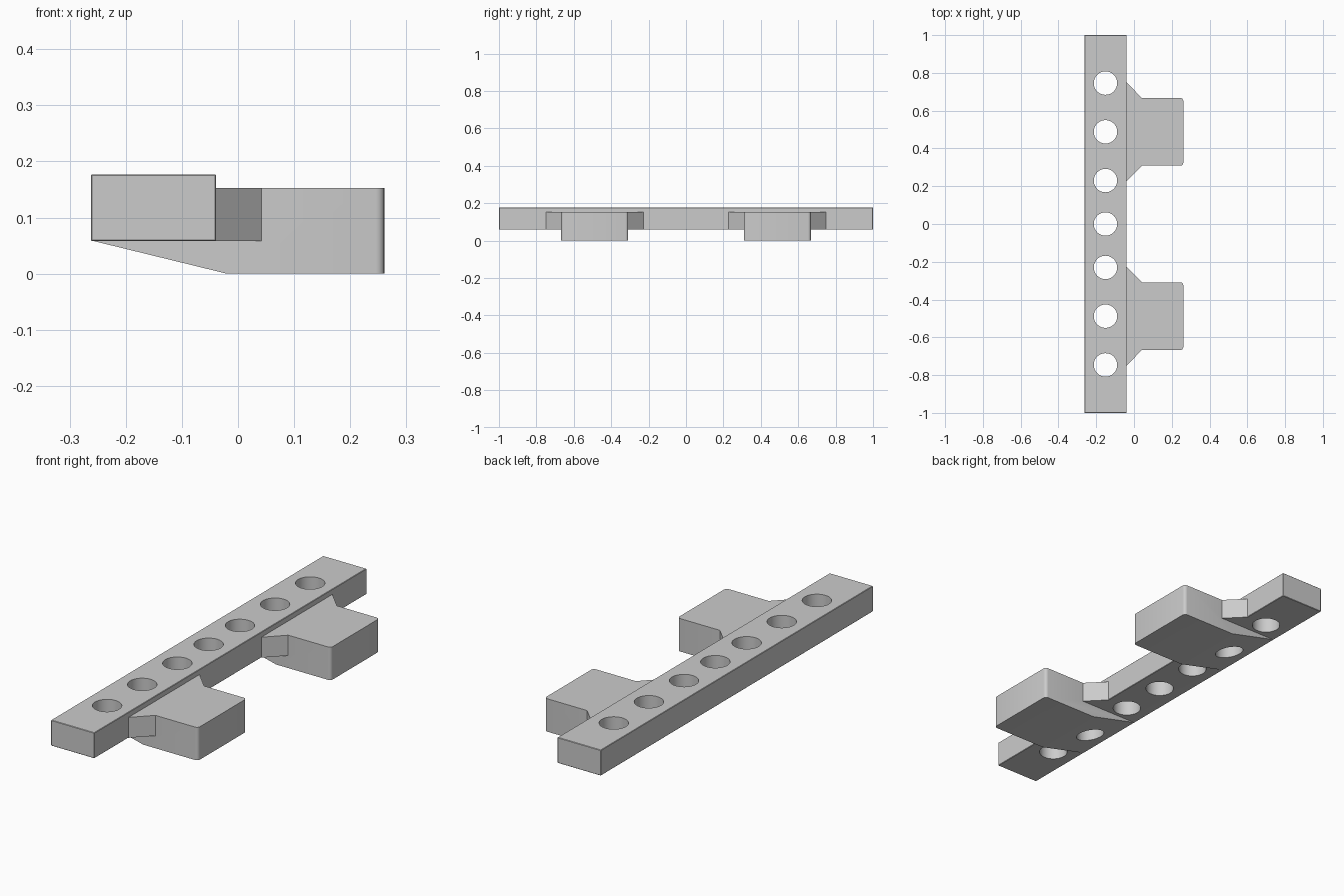
import bpy, bmesh, math
from mathutils import Vector

if "Cube" in bpy.data.objects:
    bpy.data.objects.remove(bpy.data.objects["Cube"])


def prism(name, points, direction, bevel=0.0, corner_test=None, corner=0.0):
    """Extrude a polygon along a direction, optionally rounding edges."""
    bm = bmesh.new()
    face = bm.faces.new([bm.verts.new(p) for p in points])
    ext = bmesh.ops.extrude_face_region(bm, geom=[face])
    verts = [g for g in ext["geom"] if isinstance(g, bmesh.types.BMVert)]
    bmesh.ops.translate(bm, verts=verts, vec=Vector(direction))
    bmesh.ops.recalc_face_normals(bm, faces=bm.faces[:])
    if corner_test:
        edges = [e for e in bm.edges if corner_test(e)]
        bmesh.ops.bevel(bm, geom=edges, offset=corner, segments=4,
                        profile=0.5, affect='EDGES')
    if bevel:
        bmesh.ops.bevel(bm, geom=bm.edges[:], offset=bevel, segments=1,
                        profile=0.5, affect='EDGES')
    me = bpy.data.meshes.new(name)
    bm.to_mesh(me)
    bm.free()
    ob = bpy.data.objects.new(name, me)
    bpy.context.collection.objects.link(ob)
    return ob


def combine(target, tool, operation):
    mod = target.modifiers.new(operation.lower(), 'BOOLEAN')
    mod.operation = operation
    mod.solver = 'EXACT'
    mod.object = tool
    bpy.context.view_layer.objects.active = target
    bpy.ops.object.modifier_apply(modifier=mod.name)
    bpy.data.objects.remove(tool)


def vertical_outer(e):
    a, b = e.verts
    return min(a.co.x, b.co.x) > 0.25 and abs(a.co.z - b.co.z) > 0.1


X0, X1, XR = -0.262, -0.039, 0.261
BAR_Z0, BAR_Z1, TAB_Z = 0.058, 0.177, 0.153

# Long drilled bar
bar = prism("drilled_bar",
            [(X0, -1, BAR_Z0), (X1, -1, BAR_Z0), (X1, 1, BAR_Z0), (X0, 1, BAR_Z0)],
            (0, 0, BAR_Z1 - BAR_Z0), bevel=0.002)

for s in (-1, 1):
    # Tab with a ramped underside reaching back below the bar
    profile = [(X0 + 0.003, BAR_Z0 + 0.0005), (-0.02, 0), (XR, 0), (XR, TAB_Z),
               (-0.07, TAB_Z), (-0.07, 0.1)]
    tab = prism("tab", [(x, s * 0.309, z) for x, z in profile],
                (0, s * 0.358, 0), corner_test=vertical_outer, corner=0.015)
    # Flared root joining the tab to the bar
    outline = [(-0.06, 0.227), (X1, 0.227), (0.042, 0.309),
               (0.042, 0.667), (X1, 0.749), (-0.06, 0.749)]
    flare = prism("flare", [(x, s * y, BAR_Z0) for x, y in outline],
                  (0, 0, TAB_Z - BAR_Z0))
    combine(tab, flare, 'UNION')
    combine(bar, tab, 'UNION')

# Seven through holes
for y in (-0.746, -0.488, -0.23, 0, 0.23, 0.488, 0.746):
    n = 48
    ring = [(-0.151 + 0.062 * math.cos(2 * math.pi * i / n),
             y + 0.062 * math.sin(2 * math.pi * i / n), -0.1) for i in range(n)]
    combine(bar, prism("hole", ring, (0, 0, 0.4)), 'DIFFERENCE')

bpy.ops.object.select_all(action='DESELECT')
bar.select_set(True)
bpy.context.view_layer.objects.active = bar
bpy.ops.object.shade_smooth_by_angle(angle=math.radians(30))
